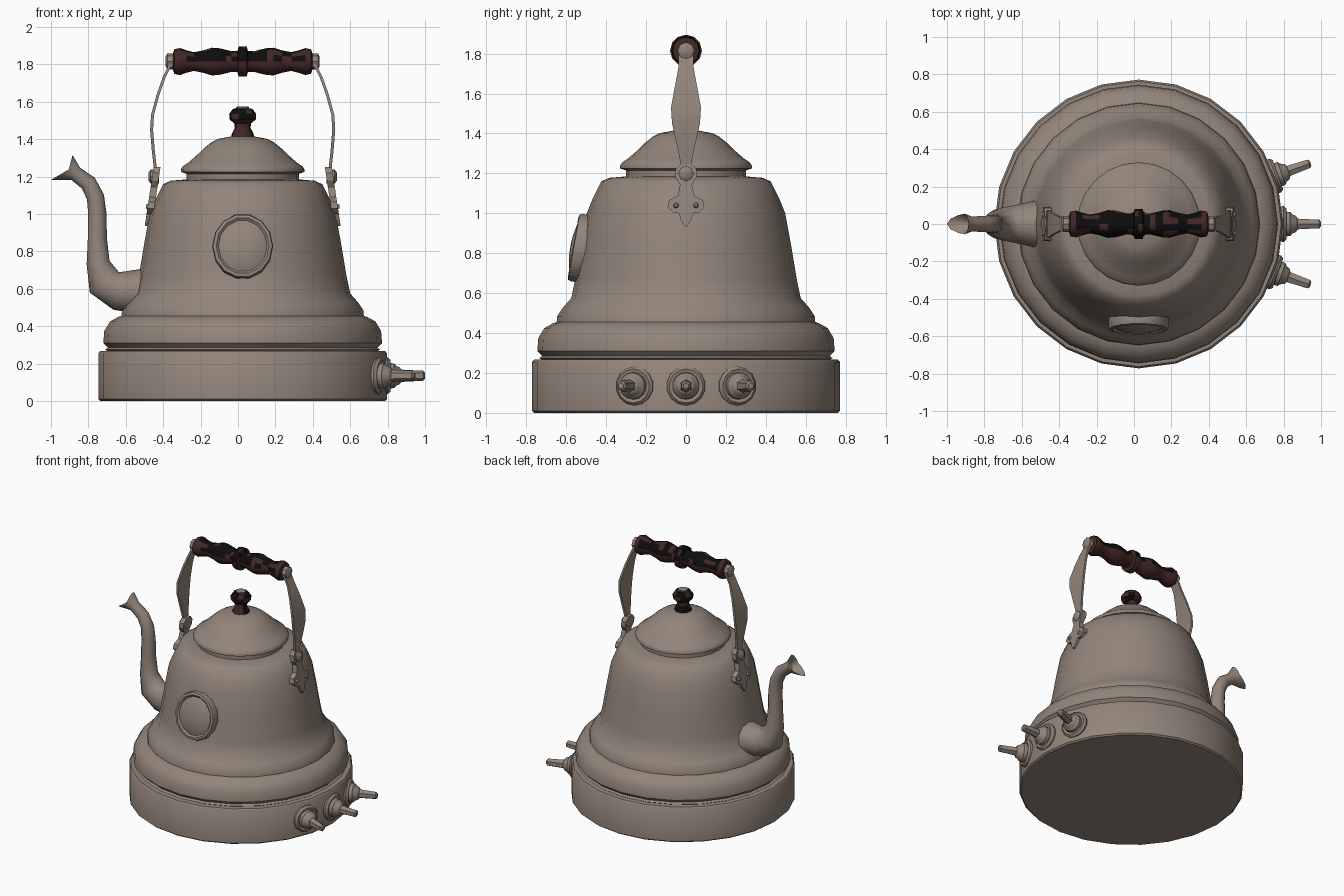
import bpy, bmesh, math, random
from mathutils import Vector, Matrix

random.seed(4)
if "Cube" in bpy.data.objects:
    bpy.data.objects.remove(bpy.data.objects["Cube"])

CX = 0.025  # axis of the kettle body


def material(name, rgb):
    m = bpy.data.materials.new(name)
    m.use_nodes = True
    m.diffuse_color = (*rgb, 1)
    bsdf = m.node_tree.nodes["Principled BSDF"]
    bsdf.inputs["Base Color"].default_value = (*rgb, 1)
    bsdf.inputs["Roughness"].default_value = 0.7
    return m


METAL = material("warm grey metal", (0.29, 0.235, 0.195))
WOOD = material("dark red wood", (0.055, 0.02, 0.018))
BLACK = material("worn black paint", (0.004, 0.004, 0.004))


def finish(name, bm, mats, angle=40, matrix=None):
    bmesh.ops.recalc_face_normals(bm, faces=bm.faces[:])
    me = bpy.data.meshes.new(name)
    bm.to_mesh(me)
    bm.free()
    ob = bpy.data.objects.new(name, me)
    bpy.context.collection.objects.link(ob)
    for m in mats:
        me.materials.append(m)
    if matrix:
        ob.matrix_world = matrix
    bpy.ops.object.select_all(action="DESELECT")
    ob.select_set(True)
    bpy.context.view_layer.objects.active = ob
    bpy.ops.object.shade_smooth_by_angle(angle=math.radians(angle))
    return ob


def loft(rings, cap_start=True, cap_end=True):
    """Skin a list of closed rings of points."""
    bm = bmesh.new()
    loops = [[bm.verts.new(p) for p in ring] for ring in rings]
    n = len(loops[0])
    for a, b in zip(loops, loops[1:]):
        for i in range(n):
            j = (i + 1) % n
            bm.faces.new((a[i], a[j], b[j], b[i]))
    if cap_start:
        bm.faces.new(loops[0])
    if cap_end:
        bm.faces.new(loops[-1])
    return bm


def lathe(profile, sides):
    """Turn (radius, height) pairs around z."""
    turn = [math.tau * i / sides for i in range(sides)]
    return loft([[(r * math.cos(a), r * math.sin(a), h) for a in turn] for r, h in profile])


def along_x(x, y, z):
    return Matrix.Translation((x, y, z)) @ Matrix.Rotation(math.pi / 2, 4, "Y")


AXIS = Matrix.Translation((CX, 0, 0))

# Base drum, bell-shaped body and lid
finish("base_drum", lathe([(0.76, 0), (0.772, 0.01), (0.772, 0.255), (0.762, 0.267), (0.70, 0.27)], 24),
       [METAL], matrix=AXIS)
finish("body", lathe([
    (0.70, 0.25), (0.735, 0.275), (0.72, 0.285), (0.745, 0.31), (0.74, 0.375), (0.71, 0.425),
    (0.665, 0.45), (0.648, 0.455), (0.645, 0.485), (0.615, 0.53), (0.575, 0.575), (0.555, 0.67),
    (0.525, 0.85), (0.497, 1.0), (0.465, 1.08), (0.425, 1.16), (0.385, 1.178), (0.30, 1.185),
    (0.30, 1.21)], 24), [METAL], matrix=AXIS)
finish("lid", lathe([
    (0.30, 1.20), (0.30, 1.215), (0.33, 1.225), (0.33, 1.24), (0.32, 1.255), (0.29, 1.275), (0.25, 1.31),
    (0.205, 1.353), (0.165, 1.385), (0.13, 1.402), (0.06, 1.415), (0.02, 1.418)], 24),
    [METAL], matrix=AXIS)

# Lid knob with worn paint and a metal cap
bm = lathe([(0.062, 1.405), (0.058, 1.43), (0.042, 1.46), (0.045, 1.485), (0.07, 1.505),
            (0.072, 1.535), (0.052, 1.562), (0.03, 1.565)], 10)
for f in bm.faces:
    f.material_index = int(random.random() < 0.5)
finish("lid_knob", bm, [WOOD, BLACK], matrix=AXIS)
finish("lid_knob_cap", lathe([(0.035, 1.56), (0.035, 1.572), (0.02, 1.576)], 8), [METAL], matrix=AXIS)

# Turned grip, half profile mirrored about the centre ring
half = [(0.0, 0.08), (0.022, 0.08), (0.028, 0.056), (0.06, 0.055), (0.09, 0.063), (0.13, 0.072),
        (0.165, 0.074), (0.21, 0.06), (0.26, 0.05), (0.30, 0.06), (0.335, 0.072), (0.365, 0.066),
        (0.372, 0.045)]
bm = lathe([(r, -h) for h, r in half[:0:-1]] + [(r, h) for h, r in half], 12)
bm.normal_update()
for f in bm.faces:
    up = -f.normal.x  # local -x points up once the grip lies along x
    f.material_index = int(up > 0.1 and abs(f.calc_center_median().z) < 0.35 and random.random() < 0.85)
finish("handle_grip", bm, [WOOD, BLACK], matrix=along_x(CX, 0, 1.815))

# Handle straps, hinge plates and rivets on both sides
STRAP = [(0.385, 1.845, 0.025), (0.385, 1.80, 0.038), (0.42, 1.73, 0.038), (0.452, 1.64, 0.055),
         (0.482, 1.53, 0.075), (0.487, 1.45, 0.07), (0.478, 1.34, 0.045), (0.468, 1.25, 0.027),
         (0.468, 1.19, 0.025)]
PLATE = [(0.025, 1.25), (0.052, 1.22), (0.052, 1.18), (0.03, 1.145), (0.04, 1.09), (0.085, 1.065),
         (0.092, 1.03), (0.065, 1.005), (0.035, 1.0), (0.025, 0.965), (0.006, 0.935)]
for s, side in ((1, "left"), (-1, "right")):
    t = 0.008
    rings = [[(CX + s * (x + dx), dy, z) for dx, dy in ((t, -w), (t, w), (-t, w), (-t, -w))]
             for x, z, w in STRAP]
    finish(side + "_handle_strap", loft(rings), [METAL], 30)

    outline = PLATE + [(-y, z) for y, z in PLATE[::-1]]
    rings = [[(CX + s * (0.462 + d + (1.2 - z) * 0.15), y, z) for y, z in outline]
             for d in (-0.015, 0.022)]
    finish(side + "_hinge_plate", loft(rings), [METAL], 30)

    for name, x, y, z, r, d in (("grip_bolt", 0.39, 0, 1.815, 0.042, 0.022),
                                ("hinge_rivet", 0.475, 0, 1.20, 0.038, 0.028),
                                ("front_rivet", 0.50, -0.05, 1.04, 0.014, 0.018),
                                ("back_rivet", 0.50, 0.05, 1.04, 0.014, 0.018)):
        finish(f"{side}_{name}", lathe([(r, -d), (r, d * 0.6), (r * 0.6, d)], 8), [METAL],
               matrix=along_x(CX + s * x, y, z) @ Matrix.Rotation(0 if s > 0 else math.pi, 4, "X"))

# Spout: centre line (x, z), in-plane radius, sideways radius
SPOUT = [(-0.44, 0.585, 0.125, 0.13), (-0.53, 0.585, 0.12, 0.125), (-0.64, 0.59, 0.105, 0.10),
         (-0.715, 0.635, 0.095, 0.085), (-0.748, 0.74, 0.062, 0.065), (-0.752, 0.87, 0.051, 0.055),
         (-0.752, 1.0, 0.049, 0.05), (-0.762, 1.09, 0.047, 0.047), (-0.80, 1.165, 0.045, 0.043),
         (-0.868, 1.215, 0.04, 0.04)]
N = 12
turn = [math.tau * i / N for i in range(N)]
rings = []
for i, (x, z, r, w) in enumerate(SPOUT):
    a, b = SPOUT[max(i - 1, 0)], SPOUT[min(i + 1, len(SPOUT) - 1)]
    d = Vector((b[0] - a[0], 0, b[1] - a[1])).normalized()
    up = Vector((-d.z, 0, d.x)) * -1
    rings.append([Vector((x, 0, z)) + up * r * math.cos(q) + Vector((0, w * math.sin(q), 0)) for q in turn])
# Flared beak: sharp upper and lower lips, sides pulled back, hollow mouth
mouth = []
for q in turn:
    c, k = math.cos(q), abs(math.cos(q)) ** 1.5
    tip = Vector((-0.885, 0, 1.315)) if c > 0 else Vector((-1.0, 0, 1.182))
    p = Vector((-0.905, 0, 1.238)).lerp(tip, k)
    p.y = 0.055 * math.sin(q)
    mouth.append(p)
inner = [Vector((-0.868, 0, 1.216)).lerp(p, 0.7) for p in rings[-1]]
finish("spout", loft(rings + [mouth, inner]), [METAL], 50)

# Oval medallion on the front, tilted to the body slope
tilt = Matrix.Translation((CX, -0.53, 0.825)) @ Matrix.Rotation(math.radians(80), 4, "X")
finish("front_medallion", lathe([(0.16, -0.04), (0.163, 0.015), (0.158, 0.032), (0.142, 0.036), (0.13, 0.024),
                                 (0.10, 0.038), (0.05, 0.048), (0.015, 0.05)], 14),
       [METAL], 30, tilt @ Matrix.Diagonal((1, 1.08, 1, 1)))

# Three control taps on the left of the base
for name, deg in (("front", -19.5), ("middle", 0), ("back", 19.5)):
    place = AXIS @ Matrix.Rotation(math.radians(deg), 4, "Z") @ along_x(0, 0, 0.135)
    finish(name + "_tap_collar", lathe([
        (0.095, 0.73), (0.098, 0.775), (0.085, 0.79), (0.068, 0.785), (0.066, 0.81), (0.052, 0.822),
        (0.045, 0.84), (0.03, 0.85)], 14), [METAL], 35, place)
    finish(name + "_tap_spindle", lathe([(0.034, 0.83), (0.03, 0.90), (0.027, 0.965), (0.015, 0.975)], 6),
           [METAL], 30, place)
